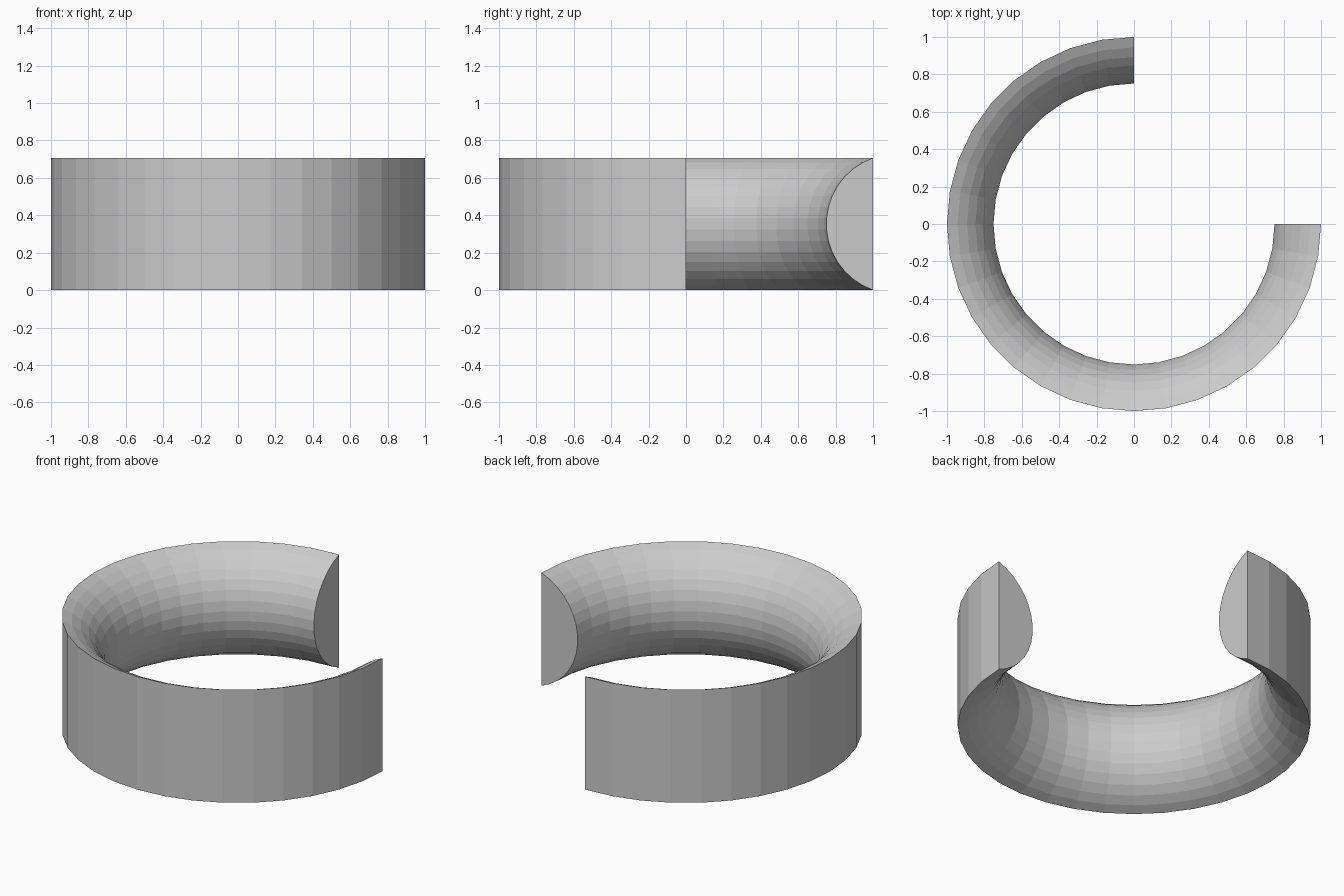
import bpy, bmesh
from math import sin, cos, asin, radians, pi

if "Cube" in bpy.data.objects:
    bpy.data.objects.remove(bpy.data.objects["Cube"])

# Cross-section: flat outer wall, round inner bulge
R, CENTRE, ARC_STEPS = 0.375, 1.125, 15
half = asin((1 / 8) ** 0.5 / R)
mid = R * sin(half)
profile = []
for i in range(ARC_STEPS + 1):
    a = -half + 2 * half * i / ARC_STEPS
    profile.append((CENTRE - R * cos(a), mid + R * sin(a)))

# Sweep the section through three quarters of a turn
STEPS = 27
bm = bmesh.new()
rings = []
for s in range(STEPS + 1):
    t = pi / 2 + radians(270) * s / STEPS
    rings.append([bm.verts.new((r * cos(t), r * sin(t), z)) for r, z in profile])
n = len(profile)
for a, b in zip(rings, rings[1:]):
    for i in range(n):
        j = (i + 1) % n
        bm.faces.new((a[i], a[j], b[j], b[i]))

# End caps
bm.faces.new(rings[0])
bm.faces.new(rings[-1][::-1])
bmesh.ops.recalc_face_normals(bm, faces=bm.faces)

mesh = bpy.data.meshes.new("curved_band")
bm.to_mesh(mesh)
bm.free()
bpy.context.collection.objects.link(bpy.data.objects.new("curved_band", mesh))
